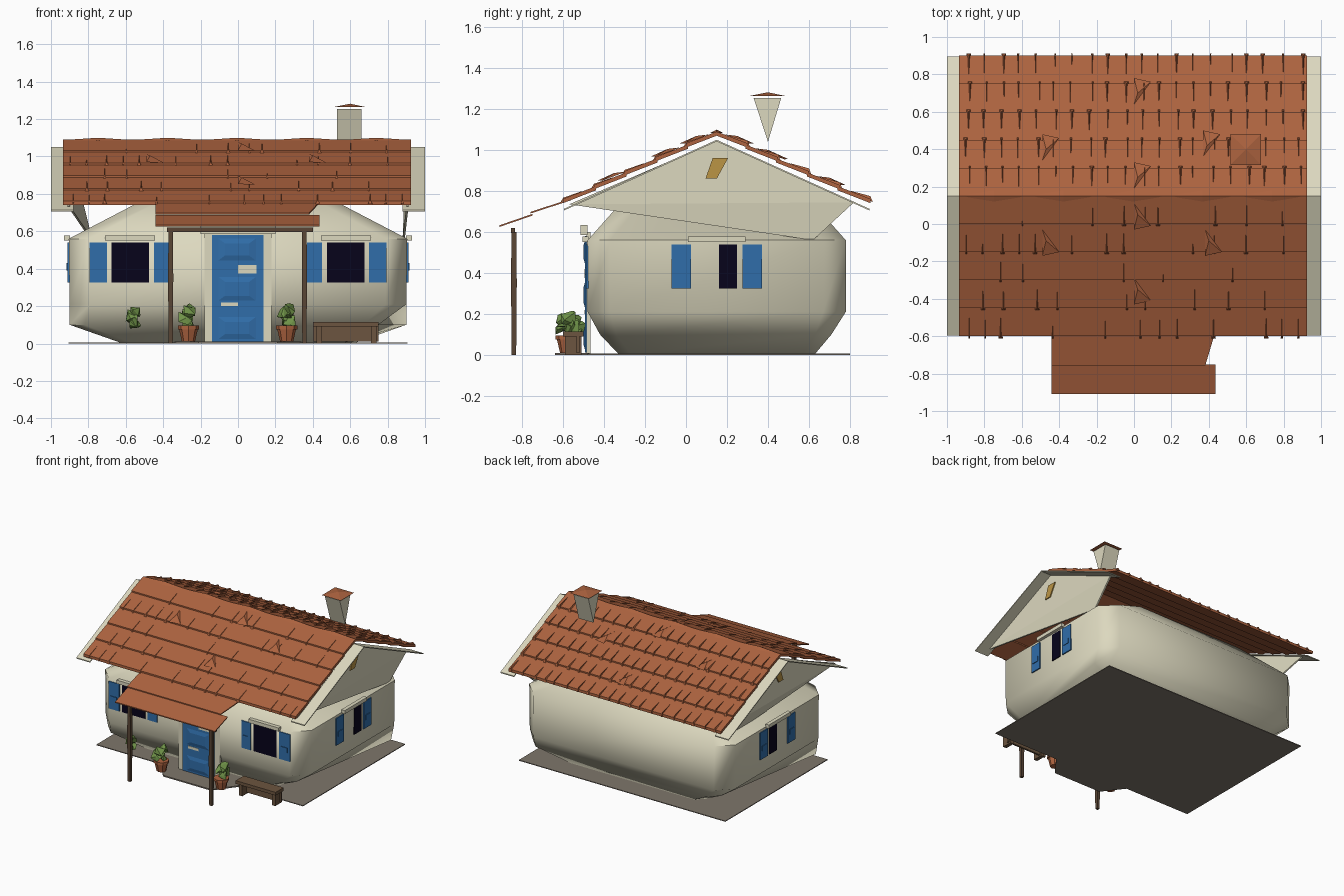
import bpy, bmesh, math, random
from mathutils import Vector

cube = bpy.data.objects.get("Cube")
if cube:
    bpy.data.objects.remove(cube, do_unlink=True)
random.seed(4)


def material(name, *rgb):
    m = bpy.data.materials.new(name)
    m.use_nodes = True
    m.diffuse_color = (*rgb, 1)
    m.node_tree.nodes["Principled BSDF"].inputs["Base Color"].default_value = (*rgb, 1)
    return m


TILE = material("terracotta", 0.42, 0.125, 0.05)
PLASTER = material("cream plaster", 0.72, 0.69, 0.52)
BLUE = material("blue paint", 0.03, 0.155, 0.4)
GLASS = material("dark glass", 0.002, 0.001, 0.011)
WOOD = material("dark wood", 0.1, 0.06, 0.035)
BENCH = material("brown wood", 0.15, 0.09, 0.05)
STONE = material("grey stone", 0.21, 0.18, 0.145)
LEAF = material("leaf green", 0.16, 0.29, 0.065)
OCHRE = material("ochre", 0.5, 0.3, 0.06)


def finish(name, bm, mat, smooth=None):
    bmesh.ops.recalc_face_normals(bm, faces=bm.faces)
    me = bpy.data.meshes.new(name)
    bm.to_mesh(me)
    bm.free()
    me.materials.append(mat)
    ob = bpy.data.objects.new(name, me)
    bpy.context.collection.objects.link(ob)
    if smooth:
        bpy.ops.object.select_all(action="DESELECT")
        ob.select_set(True)
        bpy.context.view_layer.objects.active = ob
        bpy.ops.object.shade_smooth_by_angle(angle=math.radians(smooth))
    return ob


def hull_into(bm, pts):
    verts = [bm.verts.new(p) for p in pts]
    bmesh.ops.convex_hull(bm, input=verts)


def hull(name, pts, mat):
    bm = bmesh.new()
    hull_into(bm, pts)
    return finish(name, bm, mat)


def box(name, x, y, z, mat):
    return hull(name, [(a, b, c) for a in x for b in y for c in z], mat)


def loft(name, rings, mat, smooth=None):
    bm = bmesh.new()
    loops = [[bm.verts.new(p) for p in r] for r in rings]
    n = len(loops[0])
    for a, b in zip(loops, loops[1:]):
        for i in range(n):
            j = (i + 1) % n
            bm.faces.new((a[i], a[j], b[j], b[i]))
    bm.faces.new(loops[0][::-1])
    bm.faces.new(loops[-1])
    return finish(name, bm, mat, smooth)


# House body: walls drawn in at the foot and under the roof;
# lean pushes the front right and back left corners outwards
def wall_ring(z, x, front, back, cut, lean=0):
    e = x + lean
    return [(-e + cut, front, z), (x - cut, front, z), (x, front + cut, z), (e, back - cut, z),
            (e - cut, back, z), (-x + cut, back, z), (-x, back - cut, z), (-e, front + cut, z)]


loft("walls", [wall_ring(0.005, 0.57, -0.33, 0.63, 0.06, 0.06), wall_ring(0.1, 0.75, -0.42, 0.71, 0.08, 0.15),
               wall_ring(0.21, 0.9, -0.48, 0.78, 0.11), wall_ring(0.56, 0.905, -0.48, 0.78, 0.11),
               wall_ring(0.74, 0.56, -0.32, 0.62, 0.1), wall_ring(0.84, 0.4, -0.1, 0.4, 0.1)], PLASTER, 50)
box("floor_slab", (-0.905, 0.905), (-0.48, 0.8), (0, 0.006), STONE)
hull("porch_step", [(s * x, y, z) for s in (-1, 1) for x, y in ((0.34, -0.47), (0.21, -0.64)) for z in (0, 0.01)], STONE)

RIDGE, PEAK, SLOPE = 0.15, 1.094, 0.452


def on_roof(x, d, side, lift=0):
    return (x, RIDGE + side * d, PEAK - SLOPE * d + lift)


for s, label, inset in ((1, "left", 0.02), (-1, "right", 0.12)):
    # Gable, barge strips and vent at each end
    gable = [(-0.57, 0.735), (RIDGE, 1.045), (0.82, 0.745), (0.62, 0.56)]
    hull(f"{label}_gable", [(s * (x - (inset if z < 0.6 else 0)), y, z) for y, z in gable for x in (0.9, 0.912)], PLASTER)
    hull(f"{label}_gable_vent", [(s * x, y, z) for x in (0.908, 0.92)
                                 for y, z in ((0.095, 0.86), (0.15, 0.86), (0.205, 0.96), (0.13, 0.96))], OCHRE)
    for side, part in ((-1, "front"), (1, "back")):
        hull(f"{label}_{part}_barge_strip", [on_roof(s * x, d, side, t) for x in (0.88, 1.0)
                                             for d in (0, 0.745) for t in (-0.052, -0.044)], PLASTER)

# Roof: five overlapping tile rows on each slope, with raised tile joints
ROW = 0.15
for side, part in ((-1, "front"), (1, "back")):
    bm = bmesh.new()
    for i in range(5):
        top, low = ROW * i, ROW * (i + 1)
        hull_into(bm, [on_roof(x, d, side, t) for x in (-0.935, 0.925)
                       for d, ts in ((max(top - 0.01, 0), (-0.024, -0.004)), (low, (-0.014, 0.007))) for t in ts])
        count = 20
        for k in range(count):
            x = -0.89 + k * 1.78 / (count - 1) + random.uniform(-0.015, 0.015)
            if side < 0 and random.random() < 0.55:
                continue
            w = random.choice((0.004, 0.006, 0.012))
            rise = 0.012 if side < 0 else 0.02
            hull_into(bm, [on_roof(x - w, low + 0.012, side, -0.004), on_roof(x + w, low + 0.012, side, -0.004),
                           on_roof(x, low, side, rise), on_roof(x, low - 0.1, side, 0.002)])
    finish(f"{part}_roof_tiles", bm, TILE)

# Ridge caps
bm = bmesh.new()
for i in range(5):
    x0, x1 = -0.935 + i * 0.372, -0.935 + (i + 1) * 0.372
    mid = (x0 + x1) / 2
    hull_into(bm, [(x0, RIDGE, PEAK - 0.006), (x1, RIDGE, PEAK - 0.006), (mid, RIDGE - 0.03, PEAK - 0.01),
                   (mid, RIDGE + 0.03, PEAK - 0.01), (mid, RIDGE, PEAK + 0.006)])
finish("ridge_caps", bm, TILE)

# Loose lifted tiles
bm = bmesh.new()
for x, d, side in ((-0.47, 0.24, -1), (0.4, 0.24, -1), (0.02, 0.1, -1), (0.02, 0.5, -1),
                   (-0.47, 0.25, 1), (0.02, 0.55, 1), (0.02, 0.1, 1), (0.39, 0.27, 1)):
    hull_into(bm, [on_roof(x - 0.02, d - 0.06, side), on_roof(x - 0.02, d + 0.08, side, 0.02),
                   on_roof(x + 0.07, d + 0.06, side, 0.01), on_roof(x, d, side, 0.02)])
finish("loose_tiles", bm, TILE)

# Chimney tapering down to the roof, with a low cap
hull("chimney", [(x, y, 1.255) for x in (0.53, 0.66) for y in (0.33, 0.465)]
     + [(x, 0.4, 1.04) for x in (0.53, 0.66)], PLASTER)
hull("chimney_cap", [(x, y, 1.265) for x in (0.515, 0.68) for y in (0.315, 0.48)] + [(0.6, 0.4, 1.282)], TILE)

# Porch roof in two rows, beam and posts
hull("porch_upper_tiles", [(x, y, z + t) for x, y, z in ((-0.44, -0.56, 0.755), (0.44, -0.56, 0.755),
     (-0.44, -0.76, 0.69), (0.38, -0.76, 0.69)) for t in (0, 0.008)], TILE)
hull("porch_lower_tiles", [(x, y, z + t) for x in (-0.44, 0.435)
     for y, z in ((-0.75, 0.68), (-0.91, 0.625)) for t in (0, 0.008)], TILE)
box("porch_beam", (-0.38, 0.4), (-0.855, -0.835), (0.595, 0.62), WOOD)
for x, label in ((0.355, "left"), (-0.36, "right")):
    loft(f"{label}_porch_post", [[(x + a * w, -0.84 + b * w, z) for a, b in ((-1, -1), (1, -1), (1, 1), (-1, 1))]
                                 for z, w in ((0, 0.011), (0.35, 0.014), (0.6, 0.012))], WOOD)

# Door with raised panels, pale panes, surround and lintel
box("door", (-0.14, 0.135), (-0.493, -0.47), (0.012, 0.58), BLUE)
box("door_surround", (-0.18, 0.18), (-0.485, -0.465), (0.006, 0.6), PLASTER)
box("door_lintel", (-0.2, 0.2), (-0.515, -0.48), (0.585, 0.635), PLASTER)
for i, (z0, z1) in enumerate(((0.02, 0.145), (0.225, 0.36), (0.44, 0.565))):
    hull(f"door_panel_{i + 1}", [(x, -0.492, z) for x in (-0.11, 0.1) for z in (z0, z1)]
         + [(x, -0.5, z) for x in (-0.07, 0.06) for z in (z0 + 0.03, z1 - 0.03)], BLUE)
box("upper_door_pane", (0.0, 0.1), (-0.496, -0.492), (0.375, 0.42), PLASTER)
box("lower_door_pane", (-0.09, 0.0), (-0.496, -0.492), (0.2, 0.22), PLASTER)


# Windows: glass, lintel and two shutters, placed along a wall
def window(label, place, glass, shutters, lintel):
    def part(name, u, z, out, mat):
        hull(f"{label}_{name}", [place(a, o, c) for a in u for o in (-0.005, out) for c in z], mat)
    part("window_glass", glass, (0.325, 0.54), 0.005, GLASS)
    part("window_lintel", lintel, (0.55, 0.578), 0.025, PLASTER)
    for i, (a, b) in enumerate(shutters):
        part(f"shutter_{i + 1}", (a, b), (0.325, 0.54), 0.007, BLUE)
        part(f"shutter_{i + 1}_slat", (a + 0.02, b - 0.02), (0.39, 0.43), 0.012, BLUE)


for s, label in ((1, "left"), (-1, "right")):
    window(f"front_{label}", lambda u, o, z: (s * u, -0.48 - o, z), (0.475, 0.675),
           ((0.37, 0.45), (0.7, 0.795)), (0.445, 0.71))
    window(f"{label}_side", lambda u, o, z: (s * (0.904 + o), u, z), (0.16, 0.25),
           ((-0.07, 0.025), (0.275, 0.37)), (0.01, 0.29))


# Plants and pots
def plant(name, x, y, z, r):
    bm = bmesh.new()
    for lift in (0.4, 0.7, 1.0, 1.3, 1.6):
        c = Vector((x + random.uniform(-r, r) * 0.35, y + random.uniform(-r, r) * 0.5, z + lift * r))
        hull_into(bm, [c + Vector([random.uniform(-r, r) * 0.7 for _ in range(3)]) for _ in range(14)])
    finish(name, bm, LEAF)


for x, label in ((0.26, "left"), (-0.265, "right")):
    loft(f"{label}_flower_pot", [[(x + r * math.cos(k * math.pi / 4), -0.58 + r * math.sin(k * math.pi / 4), z)
                                  for k in range(8)] for z, r in ((0.01, 0.035), (0.075, 0.05), (0.076, 0.057), (0.095, 0.057))],
         TILE)
    plant(f"{label}_pot_plant", x, -0.58, 0.095, 0.055)
plant("wall_plant", -0.56, -0.535, 0.09, 0.047)

# Bench
box("bench_seat", (0.4, 0.75), (-0.6, -0.5), (0.09, 0.115), BENCH)
box("bench_front_board", (0.4, 0.75), (-0.535, -0.52), (0.01, 0.09), BENCH)
for x in (0.42, 0.71):
    box("bench_leg", (x, x + 0.03), (-0.59, -0.51), (0, 0.09), BENCH)
